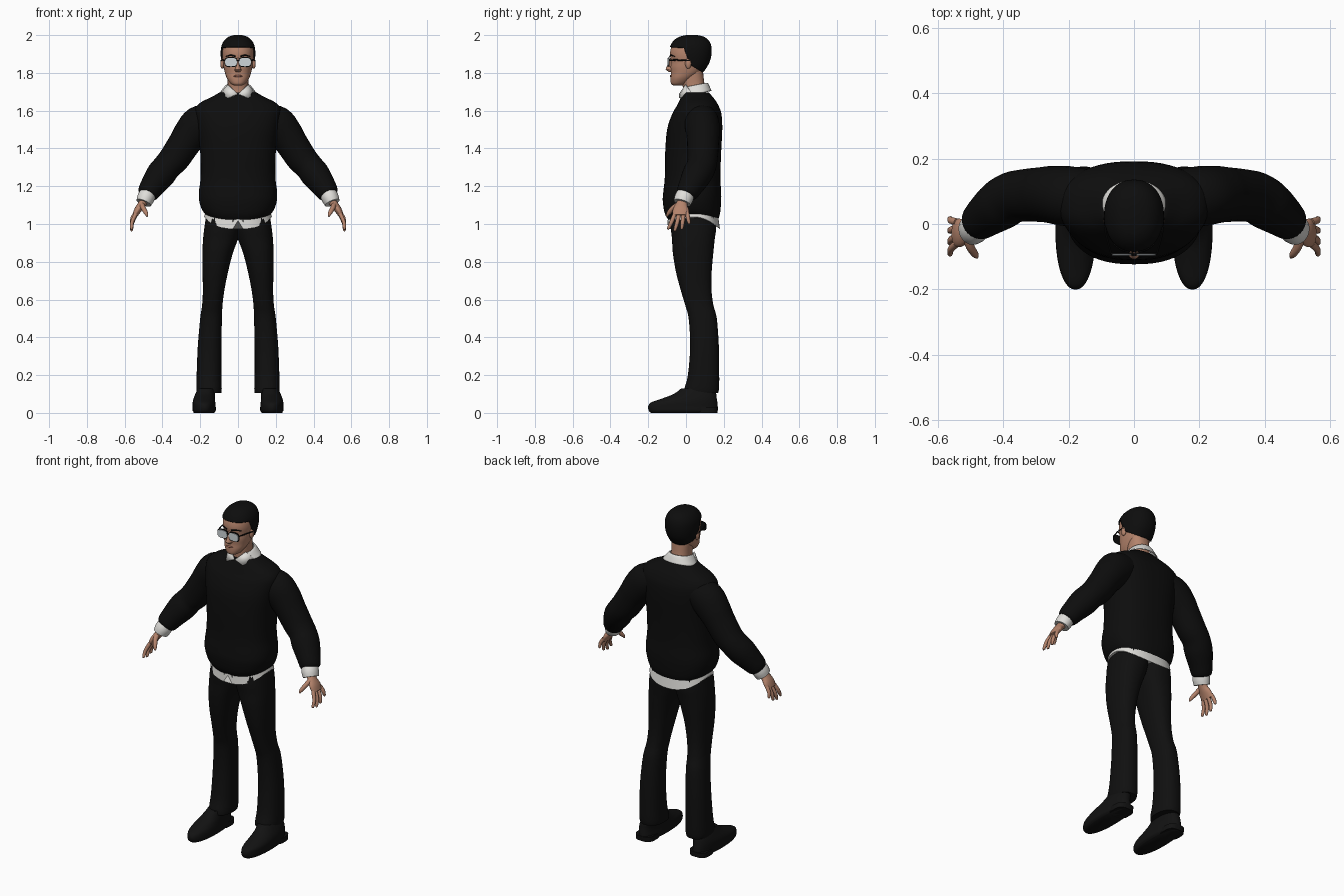
import bpy, bmesh
from math import sin, cos, pi, radians
from mathutils import Vector, Matrix

if "Cube" in bpy.data.objects:
    bpy.data.objects.remove(bpy.data.objects["Cube"])


def material(name, r, g, b):
    m = bpy.data.materials.new(name)
    m.use_nodes = True
    m.diffuse_color = (r, g, b, 1)
    bsdf = m.node_tree.nodes["Principled BSDF"]
    bsdf.inputs["Base Color"].default_value = (r, g, b, 1)
    bsdf.inputs["Roughness"].default_value = 0.8
    return m


KNIT = material("black knit", .004, .004, .004)
CLOTH = material("black cloth", .005, .005, .005)
LEATHER = material("black leather", .006, .006, .006)
HAIR = material("black hair", .004, .004, .004)
SKIN = material("skin", .46, .23, .15)
LIP = material("lips", .34, .14, .10)
WHITE = material("white shirt", .74, .73, .70)
LENS = material("lens", .62, .67, .70)


def finish(name, bm, mat, mirror=False, angle=50):
    bmesh.ops.recalc_face_normals(bm, faces=bm.faces)
    me = bpy.data.meshes.new(name)
    bm.to_mesh(me)
    bm.free()
    me.materials.append(mat)
    ob = bpy.data.objects.new(name, me)
    bpy.context.collection.objects.link(ob)
    bpy.ops.object.select_all(action='DESELECT')
    ob.select_set(True)
    bpy.context.view_layer.objects.active = ob
    bpy.ops.object.shade_smooth_by_angle(angle=radians(angle))
    if mirror:
        ob.modifiers.new("mirror", 'MIRROR')
    return ob


def smooth(rows, k):
    """Catmull-Rom interpolation of rows of numbers."""
    out = []
    for i in range(len(rows) - 1):
        a, b, c, d = (rows[max(i - 1, 0)], rows[i], rows[i + 1], rows[min(i + 2, len(rows) - 1)])
        for s in range(k):
            t = s / k
            out.append([q + t * (r - p) / 2 + t * t * (2 * p - 5 * q + 4 * r - w) / 2
                        + t ** 3 * (3 * q - p - 3 * r + w) / 2
                        for p, q, r, w in zip(a, b, c, d)])
    return out + [list(rows[-1])]


def skin_rings(rings, caps=True):
    bm = bmesh.new()
    vs = [[bm.verts.new(p) for p in ring] for ring in rings]
    n = len(vs[0])
    for a, b in zip(vs, vs[1:]):
        for j in range(n):
            bm.faces.new((a[j], a[(j + 1) % n], b[(j + 1) % n], b[j]))
    if caps:
        bm.faces.new(vs[0])
        bm.faces.new(vs[-1])
    return bm


def oval(n, p):
    def f(v):
        return (1 if v > 0 else -1) * abs(v) ** (2 / p)
    return [(f(cos(2 * pi * j / n)), f(sin(2 * pi * j / n))) for j in range(n)]


def loft(rows, n=40, p=2.3, k=4, caps=True, grow=0):
    """Level rings: z, x min, x max, y front, y back, sag at front and back."""
    rings = []
    for row in smooth(rows, k):
        z, x0, x1, y0, y1 = row[:5]
        sag = row[5] if len(row) > 5 else 0
        rings.append([((x0 + x1) / 2 + c * ((x1 - x0) / 2 + grow),
                       (y0 + y1) / 2 + s * ((y1 - y0) / 2 + grow),
                       z - sag * s * s) for c, s in oval(n, p)])
    return skin_rings(rings, caps)


def tube(rows, n=16, p=2, k=4, ref=(0, 1, 0)):
    """Rings square to a path: x, y, z, radius along ref, radius across."""
    rows = smooth(rows, k)
    pts = [Vector(r[:3]) for r in rows]
    rings = []
    for i, r in enumerate(rows):
        t = (pts[min(i + 1, len(pts) - 1)] - pts[max(i - 1, 0)]).normalized()
        u = Vector(ref)
        u = (u - t * u.dot(t)).normalized()
        v = t.cross(u)
        rings.append([pts[i] + u * c * r[3] + v * s * r[4] for c, s in oval(n, p)])
    return skin_rings(rings)


def ball(name, centre, size, mat, mirror=False):
    bm = bmesh.new()
    bmesh.ops.create_uvsphere(bm, u_segments=16, v_segments=10, radius=1,
                              matrix=Matrix.Translation(centre) @ Matrix.Diagonal((*size, 1)))
    return finish(name, bm, mat, mirror)


def even(rows):
    """Rows of z, half width, front, back and extras, made symmetric."""
    return [(r[0], -r[1], r[1], *r[2:]) for r in rows]


# Sweater body, closed at the hem and neckline
finish("sweater_body", loft(even([
    (1.05, .172, -.092, .168, .03), (1.075, .19, -.112, .18, .02), (1.12, .205, -.123, .186, 0),
    (1.17, .207, -.12, .186, 0), (1.25, .198, -.112, .182, 0), (1.38, .2, -.11, .186, 0),
    (1.5, .215, -.1, .192, 0), (1.58, .228, -.074, .188, 0), (1.62, .222, -.052, .175, 0),
    (1.648, .19, -.037, .16, 0), (1.672, .14, -.025, .142, 0), (1.695, .1, -.015, .122, 0)]),
    n=56, p=2.4), KNIT)

# Sleeves
finish("sleeve", tube([
    (.13, .08, 1.56, .085, .08), (.2, .085, 1.528, .092, .1), (.25, .09, 1.475, .088, .093),
    (.285, .09, 1.425, .084, .085), (.335, .088, 1.35, .08, .081), (.375, .08, 1.305, .079, .075),
    (.41, .058, 1.26, .078, .077), (.45, .028, 1.205, .067, .066), (.476, .006, 1.165, .057, .057),
    (.483, .0, 1.153, .046, .046)], n=28), KNIT, True)

# Shirt cuffs
finish("shirt_cuff", tube([(.47, .008, 1.175, .044, .042), (.487, -.01, 1.14, .05, .046),
                           (.499, -.02, 1.112, .046, .041)], n=24), WHITE, True)

# Shirt tail below the sweater, with a slit at the front
bm = loft(even([(1.085, .168, -.09, .165, 0), (1.06, .174, -.093, .172, .03),
                (1.038, .179, -.097, .18, .066)]), n=56, p=2.4, k=3)
for v in bm.verts:
    if abs(v.co.x) < .002 and v.co.y < 0 and v.co.z < 1.02:
        v.co.z += .045
finish("shirt_tail", bm, WHITE)

# Trouser legs
finish("trouser_leg", loft([
    (1.05, -.02, .168, -.075, .155), (.98, -.015, .178, -.08, .16), (.92, .0, .185, -.074, .152),
    (.85, .026, .188, -.07, .145), (.75, .052, .188, -.054, .136), (.65, .072, .186, -.028, .135),
    (.57, .082, .19, -.004, .145), (.5, .085, .2, .014, .163), (.35, .088, .213, .022, .174),
    (.2, .088, .219, .01, .176), (.13, .086, .221, -.008, .175), (.105, .088, .218, -.01, .17)],
    p=2.3), CLOTH, True)

# Shoes
finish("shoe", loft([
    (0, .128, .23, -.185, .16), (.012, .118, .24, -.197, .168), (.035, .118, .24, -.2, .168),
    (.055, .12, .24, -.185, .166), (.075, .122, .236, -.13, .163), (.1, .122, .226, -.065, .16),
    (.13, .12, .212, -.025, .15)], p=2.2), LEATHER, True)
finish("heel", loft([(0, .125, .235, .05, .166), (.03, .125, .235, .05, .17)], p=3, k=1), LEATHER, True)

# Hands
finish("palm", tube([(.488, -.008, 1.135, .027, .024), (.508, -.022, 1.105, .03, .021),
                     (.53, -.027, 1.075, .043, .019), (.546, -.027, 1.045, .042, .014)], n=20), SKIN, True)
fingers = {"index": (-.06, 1.052, -.092, .972), "middle": (-.038, 1.045, -.058, .963),
           "ring": (-.014, 1.047, -.022, .972), "little": (.006, 1.06, .016, 1.0)}
for label, (y0, z0, y1, z1) in fingers.items():
    finish(label + "_finger", tube([
        (.542, y0, z0, .011, .011), (.56, (y0 + y1) / 2, (z0 + z1) / 2, .011, .01),
        (.563, y1, z1 + .006, .008, .008), (.562, y1, z1, .003, .003)], n=10), SKIN, True)
finish("thumb", tube([(.51, -.035, 1.105, .015, .015), (.502, -.068, 1.085, .014, .013),
                      (.487, -.092, 1.058, .011, .011), (.48, -.102, 1.04, .004, .004)], n=12), SKIN, True)

# Neck and head
finish("neck", loft(even([(1.66, .06, -.012, .1), (1.72, .055, -.016, .1),
                          (1.76, .055, -.022, .095), (1.81, .058, -.02, .09)])), SKIN)
HEAD = even([
    (1.733, .018, -.066, -.025), (1.742, .038, -.079, .005), (1.77, .058, -.082, .04),
    (1.8, .069, -.08, .08), (1.83, .076, -.082, .102), (1.86, .08, -.079, .118),
    (1.9, .084, -.085, .127), (1.94, .08, -.076, .126), (1.968, .064, -.055, .112),
    (1.985, .04, -.025, .085), (1.992, .012, .01, .05)])
finish("head", loft(HEAD, n=48, p=2.2), SKIN)
finish("nose", loft(even([
    (1.805, .012, -.09, -.06), (1.816, .018, -.106, -.06), (1.824, .014, -.106, -.06),
    (1.845, .009, -.096, -.06), (1.87, .009, -.087, -.06), (1.885, .006, -.08, -.06)]), n=20), SKIN)
ball("lips", (0, -.079, 1.783), (.023, .007, .006), LIP)
ball("ear", (.083, .012, 1.85), (.011, .017, .028), SKIN, True)

# Hair shell: crown above the hairline joined to the back above the nape
bm = loft(HEAD, n=48, p=2.2, grow=.008)
for v in bm.verts:
    if v.co.z > 1.93:
        v.co.z += (v.co.z - 1.93) * .13
planes = [((0, -.08, 1.937), (0, .06, 1)), ((0, 0, 1.9), (0, 1, .35)), ((0, .03, 1.838), (0, .6, 1))]
planes = [(Vector(c), Vector(d).normalized()) for c, d in planes]
for c, d in planes:
    bmesh.ops.bisect_plane(bm, geom=bm.verts[:] + bm.edges[:] + bm.faces[:], plane_co=c, plane_no=d)


def is_hair(f):
    crown, back, nape = [(f.calc_center_median() - c).dot(d) > 0 for c, d in planes]
    return crown or (back and nape)


bmesh.ops.delete(bm, geom=[f for f in bm.faces if not is_hair(f)], context='FACES')
ob = finish("hair", bm, HAIR)
mod = ob.modifiers.new("thickness", 'SOLIDIFY')
mod.thickness = .012
mod.offset = -1
finish("eyebrow", tube([(.014, -.086, 1.888, .003, .004), (.04, -.078, 1.893, .003, .004),
                        (.064, -.06, 1.887, .002, .002)], n=8), HAIR, True)

# Glasses
for part, mat, y, w, h in (("glasses_rim", HAIR, -.088, .035, .027), ("lens", LENS, -.092, .031, .022)):
    finish(part, tube([(.037, y, 1.857, w, h), (.037, y - .005, 1.857, w, h)],
                      n=28, p=3, k=1, ref=(1, 0, 0)), mat, True)
finish("glasses_bridge", tube([(-.008, -.095, 1.866, .003, .003), (.008, -.095, 1.866, .003, .003)],
                              n=8, k=1), HAIR)
finish("glasses_temple", tube([(.07, -.09, 1.868, .003, .004), (.086, -.03, 1.868, .003, .004),
                               (.09, .02, 1.864, .003, .004)], n=8, ref=(1, 0, 0)), HAIR, True)

# Shirt collar: band open at the front, sloping down to the front, plus wings
bm = loft(even([(1.742, .06, -.022, .108), (1.735, .07, -.025, .118), (1.695, .1, -.028, .135)]),
          n=48, p=2.1, caps=False)
bmesh.ops.delete(bm, geom=[f for f in bm.faces if f.calc_center_median().y < -.004
                           and abs(f.calc_center_median().x) < .05], context='FACES')
for v in bm.verts:
    v.co.z += (v.co.y - .08) * .2
ob = finish("collar_band", bm, WHITE)
ob.modifiers.new("thickness", 'SOLIDIFY').thickness = .006
bm = bmesh.new()
bm.faces.new([bm.verts.new(p) for p in (
    (.054, -.004, 1.738), (.096, .03, 1.69), (.056, -.036, 1.668), (.004, -.036, 1.69))])
ob = finish("collar_wing", bm, WHITE, True)
ob.modifiers.new("thickness", 'SOLIDIFY').thickness = .008
